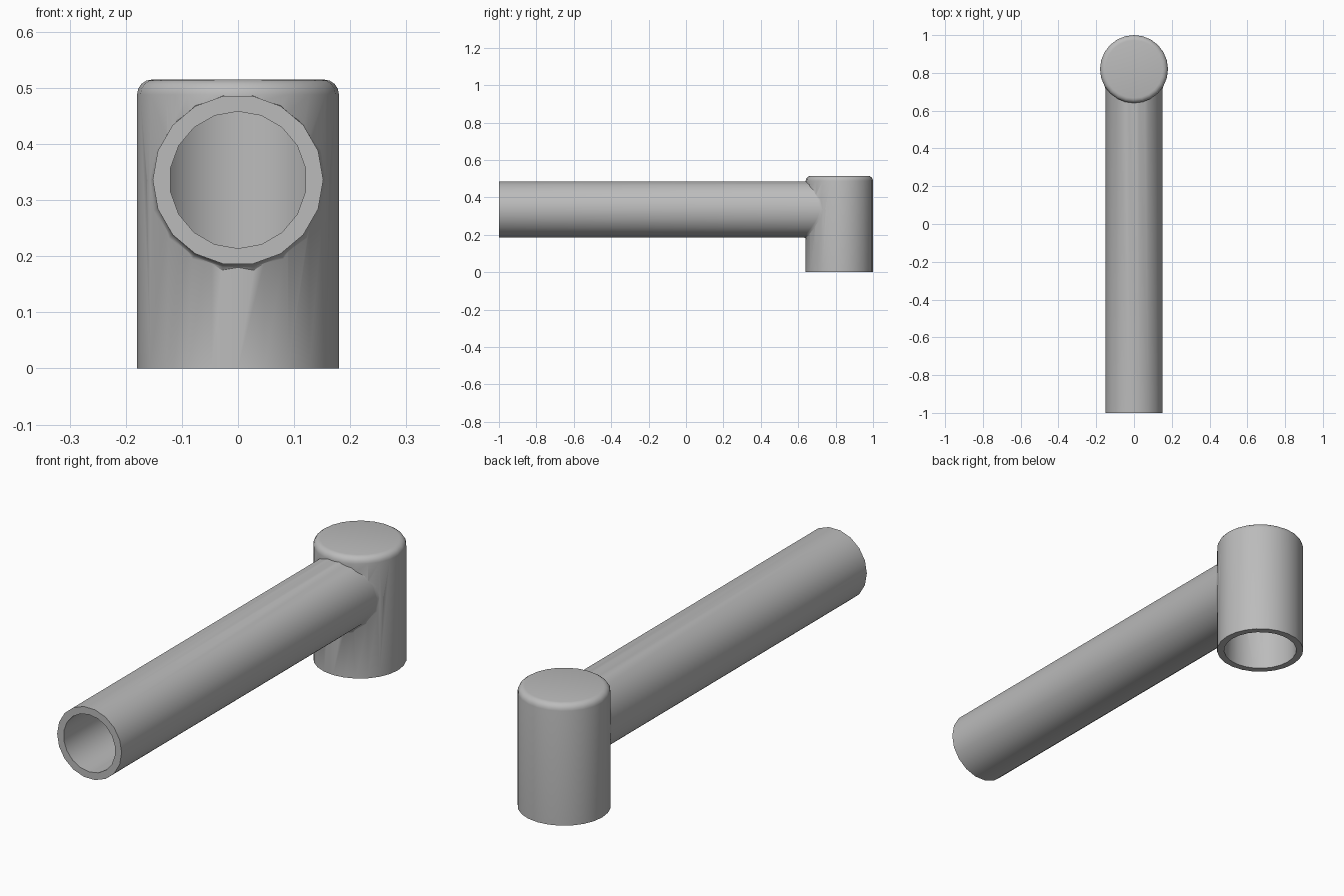
import bpy, bmesh, math
from math import sin, cos, pi, sqrt

cube = bpy.data.objects.get("Cube")
if cube:
    bpy.data.objects.remove(cube, do_unlink=True)

SLEEVE_Y, SLEEVE_R, SLEEVE_TOP = 0.82, 0.18, 0.515
AXIS_Z, TUBE_R = 0.336, 0.152

grey = bpy.data.materials.new("Plain grey")
grey.use_nodes = True
colour = (0.5, 0.5, 0.5, 1)
grey.diffuse_color = colour
grey.node_tree.nodes["Principled BSDF"].inputs["Base Color"].default_value = colour


def loft(name, rings):
    """Closed solid through a list of equal-sized rings of points."""
    bm = bmesh.new()
    loops = [[bm.verts.new(p) for p in ring] for ring in rings]
    n = len(loops[0])
    for a, b in zip(loops, loops[1:]):
        for i in range(n):
            j = (i + 1) % n
            bm.faces.new((a[i], a[j], b[j], b[i]))
    bm.faces.new(loops[0])
    bm.faces.new(loops[-1])
    bmesh.ops.recalc_face_normals(bm, faces=bm.faces)
    mesh = bpy.data.meshes.new(name)
    bm.to_mesh(mesh)
    bm.free()
    obj = bpy.data.objects.new(name, mesh)
    bpy.context.collection.objects.link(obj)
    mesh.materials.append(grey)
    return obj


def upright(name, profile, n=24):
    """Solid of revolution about the sleeve axis from (radius, z) pairs."""
    angles = [2 * pi * i / n for i in range(n)]
    return loft(name, [[(r * cos(t), SLEEVE_Y + r * sin(t), z) for t in angles]
                       for r, z in profile])


def tube_point(r, t, y):
    return (r * cos(t), y, AXIS_Z + r * sin(t))


def combine(target, other, operation):
    bpy.context.view_layer.objects.active = target
    mod = target.modifiers.new(operation.title(), 'BOOLEAN')
    mod.operation, mod.object, mod.solver = operation, other, 'EXACT'
    bpy.ops.object.modifier_apply(modifier=mod.name)
    bpy.data.objects.remove(other, do_unlink=True)


# Upright sleeve with a rounded top edge
bevel = 0.027
edge = [(SLEEVE_R - bevel * (1 - cos(a)), SLEEVE_TOP - bevel * (1 - sin(a)))
        for a in (pi / 8 * k for k in range(5))]
body = upright("pipe_elbow", [(SLEEVE_R, 0)] + edge)

# Long tube, flaring into the sleeve with a fillet that is widest underneath
angles = [2 * pi * i / 18 for i in range(18)]
rings = [[tube_point(TUBE_R, t, -1) for t in angles]]
for k in range(5):
    a = pi / 8 * k
    ring = []
    for t in angles:
        f = 0.011 - 0.008 * sin(t)
        r = TUBE_R + f * (1 - cos(a))
        wall = SLEEVE_Y - sqrt(SLEEVE_R ** 2 - (r * cos(t)) ** 2)
        ring.append(tube_point(r, t, wall + 0.003 - f * (1 - sin(a))))
    rings.append(ring)
rings.append([tube_point(TUBE_R, t, SLEEVE_Y) for t in angles])
combine(body, loft("tube", rings), 'UNION')

# Connected bores, open at the front and underneath
combine(body, upright("sleeve_bore", [(0.151, -0.1), (0.151, 0.486)]), 'DIFFERENCE')
bore = loft("tube_bore", [[tube_point(0.122, t + pi / 2, y) for t in angles]
                          for y in (-1.1, SLEEVE_Y)])
combine(body, bore, 'DIFFERENCE')

# Smooth shading with crisp rims
bpy.ops.object.select_all(action='DESELECT')
body.select_set(True)
bpy.context.view_layer.objects.active = body
bpy.ops.object.shade_smooth_by_angle(angle=math.radians(35))
